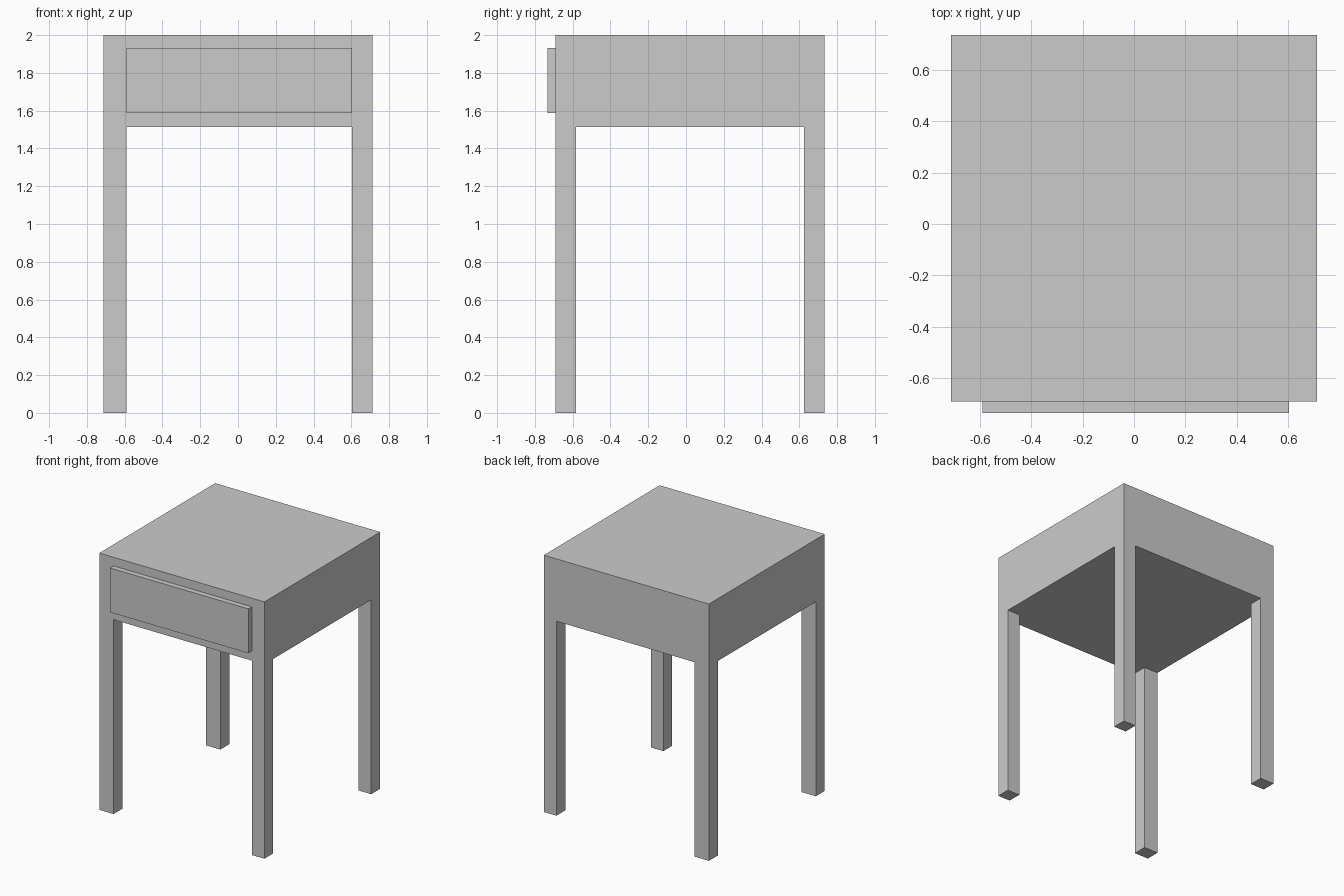
import bpy, bmesh
from mathutils import Vector, Matrix

if "Cube" in bpy.data.objects:
    bpy.data.objects.remove(bpy.data.objects["Cube"])


def box_bmesh(lo, hi):
    """Box spanning two opposite corners."""
    lo, hi = Vector(lo), Vector(hi)
    bm = bmesh.new()
    size = Matrix.Diagonal((*(hi - lo), 1))
    bmesh.ops.create_cube(bm, size=1, matrix=Matrix.Translation((lo + hi) / 2) @ size)
    return bm


def add_object(name, bm):
    bmesh.ops.recalc_face_normals(bm, faces=bm.faces[:])
    mesh = bpy.data.meshes.new(name)
    bm.to_mesh(mesh)
    bm.free()
    obj = bpy.data.objects.new(name, mesh)
    bpy.context.collection.objects.link(obj)
    return obj


X0, X1 = -0.711, 0.711          # outer width
Y0, Y1 = -0.691, 0.734          # outer depth, without the drawer front
LEG_X = (-0.589, 0.603)         # inner leg faces
LEG_Y = (-0.582, 0.624)
APRON_Z, TOP_Z = 1.514, 2.0

# Table frame: solid case, cut along the leg lines, corners extruded to the floor
bm = box_bmesh((X0, Y0, APRON_Z), (X1, Y1, TOP_Z))
underside = [f for f in bm.faces if f.normal.z < -0.9]
cuts = [((x, 0, 0), (1, 0, 0)) for x in LEG_X] + [((0, y, 0), (0, 1, 0)) for y in LEG_Y]
for co, no in cuts:
    bmesh.ops.bisect_plane(bm, geom=bm.verts[:] + bm.edges[:] + bm.faces[:],
                           plane_co=co, plane_no=no)
bm.normal_update()


def is_leg_corner(face):
    c = face.calc_center_median()
    return (face.normal.z < -0.9
            and not LEG_X[0] < c.x < LEG_X[1]
            and not LEG_Y[0] < c.y < LEG_Y[1])


corners = [f for f in bm.faces if is_leg_corner(f)]
feet = bmesh.ops.extrude_discrete_faces(bm, faces=corners)["faces"]
for v in {v for f in feet for v in f.verts}:
    v.co.z = 0
# Merge flat neighbours back into clean large faces
bmesh.ops.remove_doubles(bm, verts=bm.verts[:], dist=1e-5)
bmesh.ops.dissolve_limit(bm, angle_limit=0.01, verts=bm.verts[:], edges=bm.edges[:])
add_object("table_frame", bm)

# Drawer front: raised panel on the front of the case
add_object("drawer_front", box_bmesh((-0.589, -0.734, 1.588), (0.603, Y0, 1.933)))
